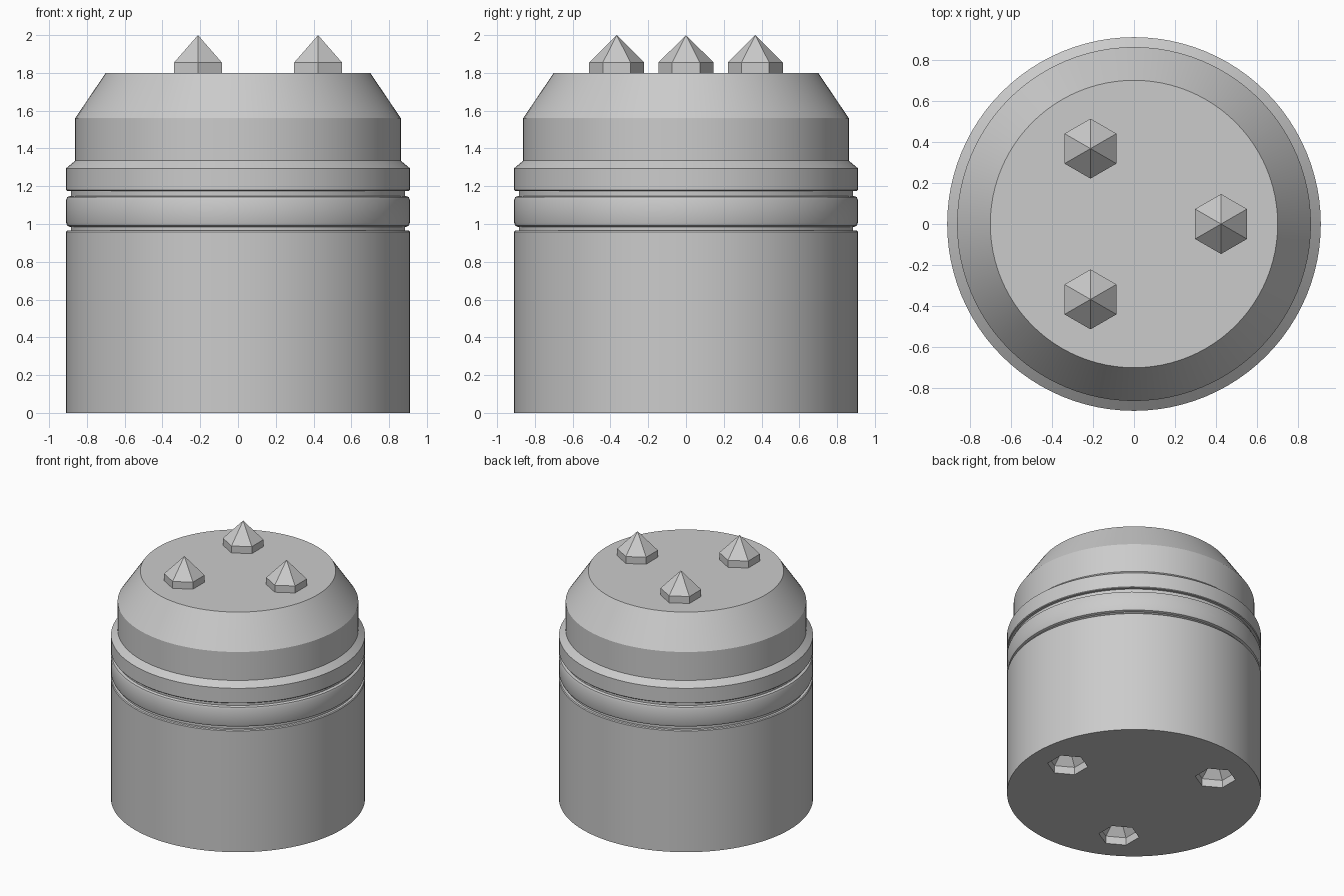
import bpy
import bmesh
from math import cos, sin, pi, radians
from mathutils import Vector

if "Cube" in bpy.data.objects:
    bpy.data.objects.remove(bpy.data.objects["Cube"])

GREY = (0.6, 0.6, 0.6, 1)
grey = bpy.data.materials.new("plain_grey")
grey.use_nodes = True
grey.diffuse_color = GREY
grey.node_tree.nodes["Principled BSDF"].inputs["Base Color"].default_value = GREY


def lathe(name, profile, sides, centre=(0, 0), turn=0.0):
    """Revolve (radius, z) points about z; a radius of 0 closes to a point."""
    bm = bmesh.new()
    rings = []
    for r, z in profile:
        count = sides if r else 1
        rings.append([bm.verts.new((r * cos(turn + 2 * pi * i / sides),
                                    r * sin(turn + 2 * pi * i / sides), z))
                      for i in range(count)])
    for low, high in zip(rings, rings[1:]):
        for i in range(sides):
            j = (i + 1) % sides
            if len(high) == 1:
                bm.faces.new((low[i], low[j], high[0]))
            else:
                bm.faces.new((low[i], low[j], high[j], high[i]))
    for ring in (rings[0], rings[-1]):
        if len(ring) > 1:
            bm.faces.new(ring)
    bmesh.ops.recalc_face_normals(bm, faces=bm.faces[:])
    mesh = bpy.data.meshes.new(name)
    bm.to_mesh(mesh)
    bm.free()
    mesh.materials.append(grey)
    obj = bpy.data.objects.new(name, mesh)
    obj.location = Vector((centre[0], centre[1], 0))
    bpy.context.collection.objects.link(obj)
    return obj


def activate(obj):
    bpy.ops.object.select_all(action="DESELECT")
    obj.select_set(True)
    bpy.context.view_layer.objects.active = obj


def around(radius):
    """Three evenly spaced places on a circle."""
    return [(radius * cos(radians(a)), radius * sin(radians(a)))
            for a in (0, 120, 240)]


# Main body: lower drum, groove, rounded band, groove, collar, neck, shoulder
R, GROOVE, NECK = 0.91, 0.885, 0.862
band = [(R - 0.02, 0.985), (R - 0.006, 0.991), (R, 1.006),
        (R, 1.127), (R - 0.006, 1.142), (R - 0.02, 1.148)]
profile = [(R, 0), (R, 0.958), (R - 0.005, 0.965), (GROOVE, 0.965),
           (GROOVE, 0.985), *band, (GROOVE, 1.148), (GROOVE, 1.175),
           (R - 0.005, 1.175), (R, 1.18), (R, 1.295), (NECK, 1.335),
           (NECK, 1.56), (0.70, 1.80)]
body = lathe("body", profile, 96)

# Hexagonal pointed sockets cut into the underside
SPIKE_R, TURN = 0.146, radians(30)
for n, place in enumerate(around(0.62)):
    cutter = lathe("socket_cutter", [(SPIKE_R, -0.1), (SPIKE_R, 0.06), (0, 0.205)],
                   6, place, TURN)
    cutter.hide_render = True
    cut = body.modifiers.new("socket_%d" % n, "BOOLEAN")
    cut.operation = "DIFFERENCE"
    cut.solver = "EXACT"
    cut.object = cutter
    activate(body)
    bpy.ops.object.modifier_apply(modifier=cut.name)
    bpy.data.objects.remove(cutter)

activate(body)
bpy.ops.object.shade_smooth_by_angle(angle=radians(28))

# Hexagonal pointed studs on the top
for n, place in enumerate(around(0.424)):
    lathe("stud_%d" % (n + 1), [(SPIKE_R, 1.79), (SPIKE_R, 1.855), (0, 2.0)],
          6, place, TURN)
